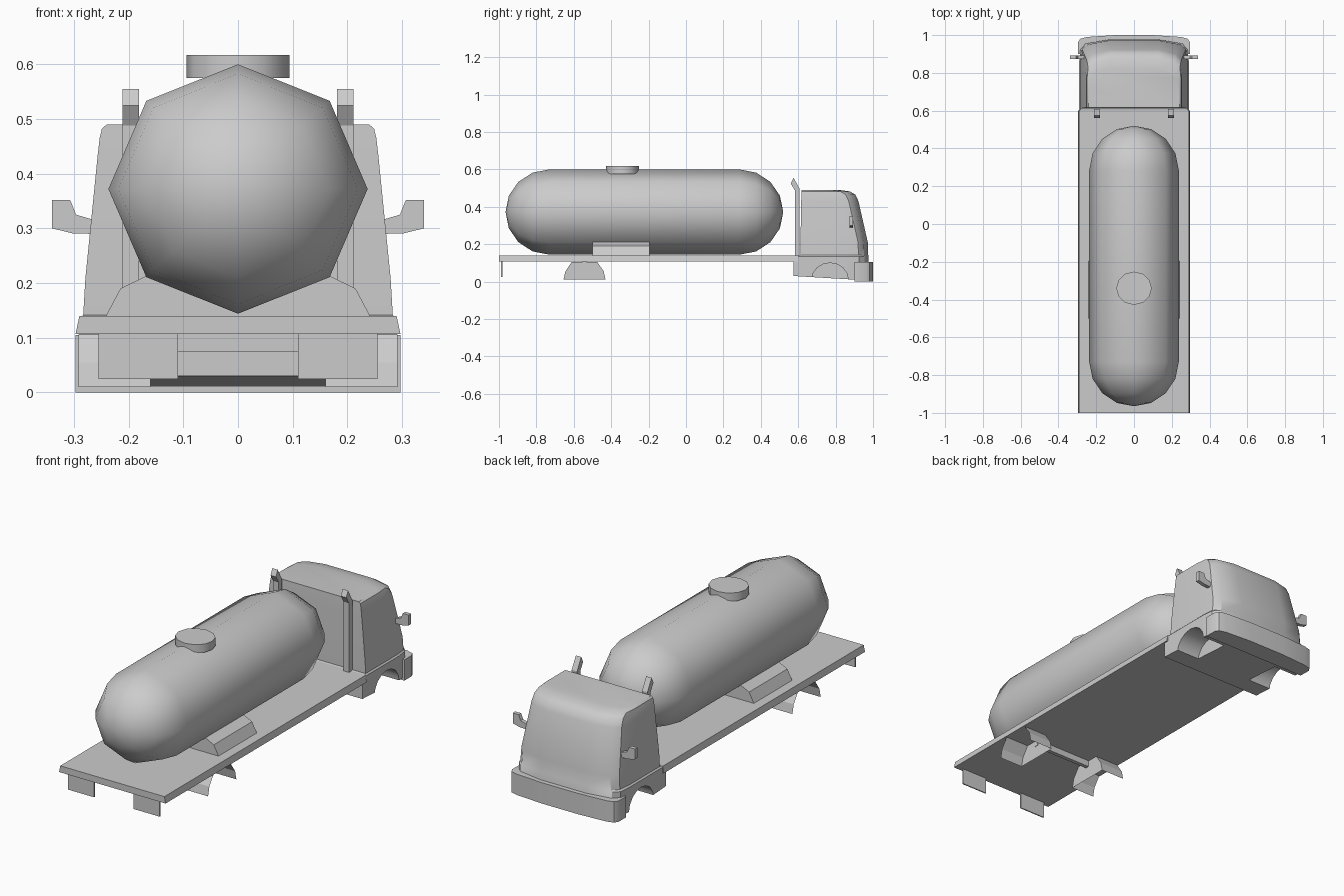
import bpy, bmesh, math

if "Cube" in bpy.data.objects:
    bpy.data.objects.remove(bpy.data.objects["Cube"])

AX = {'x': lambda p, d: (d, p[0], p[1]),
      'y': lambda p, d: (p[0], d, p[1]),
      'z': lambda p, d: (p[0], p[1], d)}


def finish(name, bm, smooth=None):
    bmesh.ops.recalc_face_normals(bm, faces=bm.faces)
    me = bpy.data.meshes.new(name)
    bm.to_mesh(me)
    bm.free()
    ob = bpy.data.objects.new(name, me)
    bpy.context.collection.objects.link(ob)
    if smooth:
        bpy.ops.object.select_all(action='DESELECT')
        ob.select_set(True)
        bpy.context.view_layer.objects.active = ob
        bpy.ops.object.shade_smooth_by_angle(angle=math.radians(smooth))
    return ob


def loft(bm, rings):
    vs = [[bm.verts.new(p) for p in r] for r in rings]
    n = len(vs[0])
    for a, b in zip(vs, vs[1:]):
        for i in range(n):
            bm.faces.new((a[i], a[(i + 1) % n], b[(i + 1) % n], b[i]))
    bm.faces.new(vs[0])
    bm.faces.new(vs[-1])


def prism(name, pts, axis, a, b, pair=False, smooth=None):
    """Extrude a profile along an axis; pair adds the copy mirrored in x."""
    bm = bmesh.new()
    for s in ((1, -1) if pair else (1,)):
        rings = [[AX[axis](p, d) for p in pts] for d in (a, b)]
        loft(bm, [[(s * x, y, z) for x, y, z in r] for r in rings])
    return finish(name, bm, smooth)


# Tank: eight-sided barrel with domed ends
bm = bmesh.new()
steps = [math.radians(22.5 * i) for i in range(4)]
prof = [(-0.73 - 0.235 * math.sin(t), math.cos(t)) for t in reversed(steps)]
prof += [(0.285 + 0.235 * math.sin(t), math.cos(t)) for t in steps]
rings = [[(0.237 * r * math.sin(k * math.pi / 4), y,
           0.372 + 0.228 * r * math.cos(k * math.pi / 4)) for k in range(8)]
         for y, r in prof]
loft(bm, rings)
bm.faces.ensure_lookup_table()
for f, y in ((bm.faces[-2], -0.965), (bm.faces[-1], 0.52)):
    c = bmesh.ops.poke(bm, faces=[f])['verts'][0]
    c.co = (0, y, 0.372)
    bm.faces.ensure_lookup_table()
    if y < 0:
        # the remaining end cap is the only eight-sided face left
        cap = [g for g in bm.faces if len(g.verts) == 8][0]
        p = bmesh.ops.poke(bm, faces=[cap])['verts'][0]
        p.co = (0, 0.52, 0.372)
        break
for v in bm.verts:
    if abs(v.co.x) < 1e-5 and abs(v.co.z - 0.372) < 0.02:
        v.co.y = -0.965 if v.co.y < 0 else 0.52
finish("tank", bm, 60)

# Filler hatch on top
hatch = [(0.094 * math.cos(k * math.pi / 6), -0.34 + 0.088 * math.sin(k * math.pi / 6))
         for k in range(12)]
prism("filler_hatch", hatch, 'z', 0.575, 0.617, smooth=40)

# Flat bed and tank saddle
prism("bed", [(-0.297, 0.107), (0.297, 0.107), (0.29, 0.14), (-0.29, 0.14)], 'y', -1.0, 0.6)
prism("saddle", [(-0.242, 0.139), (0.242, 0.139), (0.215, 0.19), (0.17, 0.212),
                 (-0.17, 0.212), (-0.215, 0.19)], 'y', -0.5, -0.195)

# Mud flaps and cross bar below the bed
prism("mud_flap", [(0.11, 0.025), (0.255, 0.025), (0.255, 0.11), (0.11, 0.11)],
      'y', -0.988, -0.982, pair=True)
prism("cross_bar", [(-0.553, 0.075), (-0.533, 0.075), (-0.533, 0.108), (-0.553, 0.108)],
      'x', -0.162, 0.162)

# Rear wheel arches: open shells with an inner wall
arch = [(-0.655, 0.01), (-0.645, 0.055), (-0.61, 0.106), (-0.475, 0.106),
        (-0.44, 0.055), (-0.43, 0.01)]
bm = bmesh.new()
for s in (1, -1):
    inner = [bm.verts.new((s * 0.16, y, z)) for y, z in arch]
    outer = [bm.verts.new((s * 0.292, y, z)) for y, z in arch]
    bm.faces.new(inner)
    for i in range(5):
        bm.faces.new((inner[i], inner[i + 1], outer[i + 1], outer[i]))
finish("rear_wheel_arch", bm)

# Cab: stacked sections of (z, half width, back y, front y)
levels = [(None, 0.29, 0.575, 0.985), (0.135, 0.29, 0.575, 0.985),
          (0.142, 0.283, 0.612, 0.982), (0.21, 0.279, 0.612, 0.98),
          (0.32, 0.268, 0.614, 0.955), (0.43, 0.257, 0.616, 0.93),
          (0.465, 0.253, 0.617, 0.913), (0.482, 0.249, 0.618, 0.885),
          (0.49, 0.24, 0.618, 0.83)]
rings = []
for z, w, yb, yf in levels:
    half = [(w, yb), (w, yf - 0.12), (w - 0.006, yf - 0.06), (w - 0.035, yf - 0.03),
            (0.13, yf - 0.008)]
    plan = half + [(-x, y) for x, y in reversed(half)]
    rings.append([(x, y, 0.03 - 0.06 * (y - 0.575) if z is None else z) for x, y in plan])
bm = bmesh.new()
loft(bm, rings)
cab = finish("cab", bm)

# Front wheel arches cut out of the cab
cut = [(0.77 + 0.098 * math.cos(k * math.pi / 8), 0.01 + 0.09 * math.sin(k * math.pi / 8))
       for k in range(9)] + [(0.672, -0.05), (0.868, -0.05)]
cutter = prism("arch_cutter", cut, 'x', 0.16, 0.4, pair=True)
mod = cab.modifiers.new("arches", 'BOOLEAN')
mod.object = cutter
mod.operation = 'DIFFERENCE'
mod.solver = 'EXACT'
bpy.ops.object.select_all(action='DESELECT')
cab.select_set(True)
bpy.context.view_layer.objects.active = cab
bpy.ops.object.modifier_apply(modifier="arches")
bpy.data.objects.remove(cutter)
bpy.ops.object.shade_smooth_by_angle(angle=math.radians(35))

# Wrap-round bumper
half = [(0.297, 0.9), (0.297, 0.962), (0.285, 0.98), (0.25, 0.99), (0.1, 1.0)]
prism("bumper", half + [(-x, y) for x, y in reversed(half)], 'z', 0.0, 0.105, smooth=35)

# Exhaust stacks with bent tips
prism("exhaust_stack", [(0.582, 0.138), (0.608, 0.138), (0.608, 0.495), (0.575, 0.555),
                        (0.56, 0.525), (0.582, 0.488)], 'x', 0.181, 0.211, pair=True)

# Wing mirrors on short arms
prism("wing_mirror", [(0.262, 0.315), (0.268, 0.29), (0.303, 0.291), (0.34, 0.3),
                      (0.34, 0.352), (0.307, 0.352), (0.296, 0.325)],
      'y', 0.873, 0.893, pair=True)
